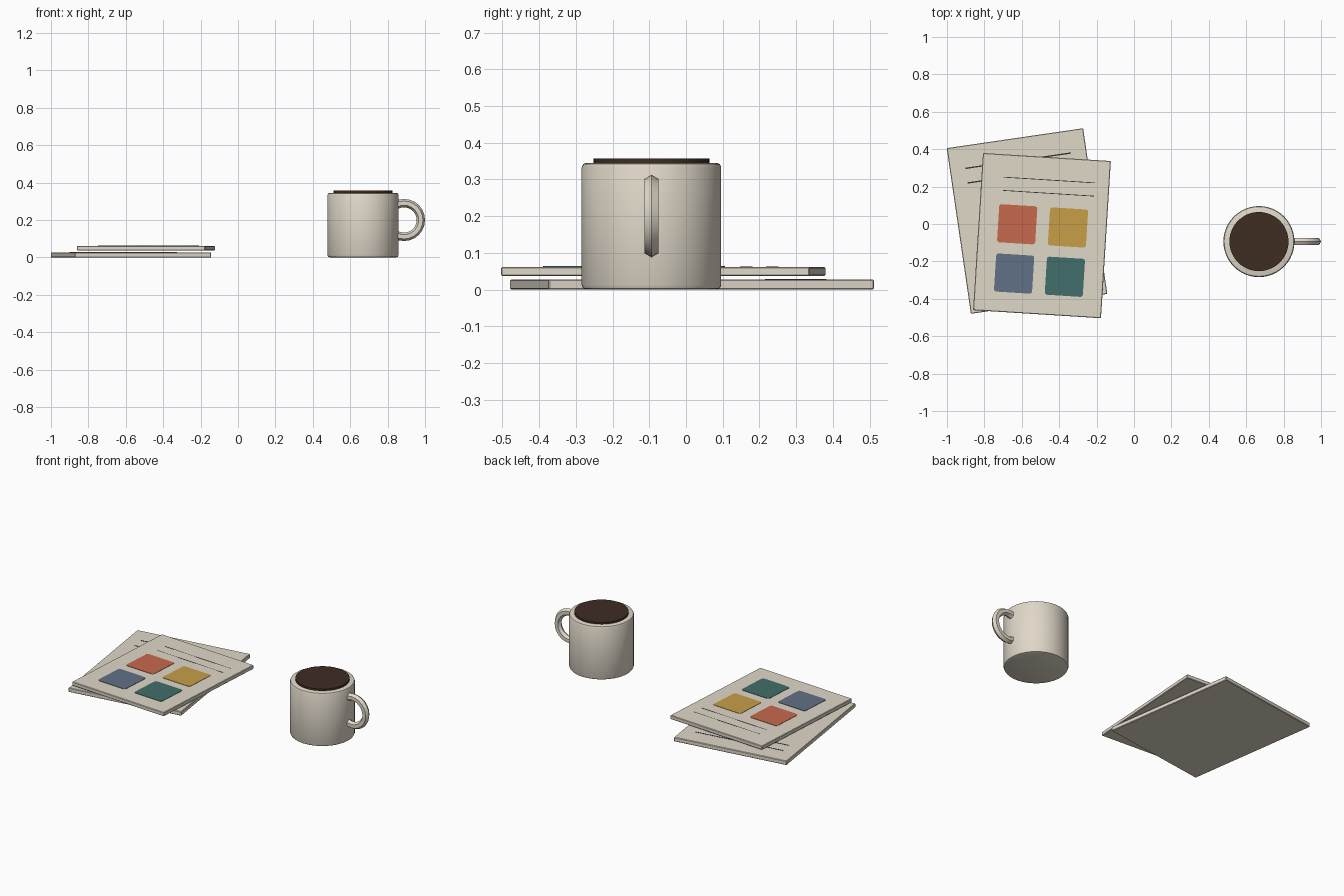
import bpy, bmesh, math
from mathutils import Matrix, Vector

if "Cube" in bpy.data.objects:
    bpy.data.objects.remove(bpy.data.objects["Cube"])


def material(name, r, g, b):
    lin = [((c / 255 + 0.055) / 1.055) ** 2.4 for c in (r, g, b)]
    m = bpy.data.materials.new(name)
    m.diffuse_color = (*lin, 1)
    m.use_nodes = True
    m.node_tree.nodes["Principled BSDF"].inputs["Base Color"].default_value = m.diffuse_color
    return m


CREAM = material("cream", 224, 216, 201)
COFFEE = material("coffee_brown", 63, 45, 34)
RED = material("brick_red", 199, 105, 77)
YELLOW = material("ochre", 200, 159, 72)
BLUE = material("slate_blue", 97, 113, 134)
TEAL = material("deep_teal", 66, 110, 107)
INK = material("dark_ink", 52, 50, 50)


def finish(name, bm, mat, matrix=Matrix(), smooth=False):
    bmesh.ops.recalc_face_normals(bm, faces=bm.faces)
    me = bpy.data.meshes.new(name)
    bm.to_mesh(me)
    bm.free()
    me.materials.append(mat)
    ob = bpy.data.objects.new(name, me)
    bpy.context.collection.objects.link(ob)
    ob.matrix_world = matrix
    if smooth:
        bpy.ops.object.select_all(action='DESELECT')
        ob.select_set(True)
        bpy.context.view_layer.objects.active = ob
        bpy.ops.object.shade_smooth_by_angle(angle=math.radians(35))
    return ob


def box(name, size, centre, mat, matrix, bevel=0.0, corner=0.0):
    """Box with an optional all-round bevel or rounded upright corners."""
    bm = bmesh.new()
    bmesh.ops.create_cube(bm, size=1)
    bmesh.ops.scale(bm, vec=size, verts=bm.verts)
    bmesh.ops.translate(bm, vec=centre, verts=bm.verts)
    if bevel:
        bmesh.ops.bevel(bm, geom=bm.edges[:], offset=bevel, segments=1, affect='EDGES')
    if corner:
        upright = [e for e in bm.edges
                   if abs(e.verts[0].co.z - e.verts[1].co.z) > size[2] / 2]
        bmesh.ops.bevel(bm, geom=upright, offset=corner, segments=2,
                        profile=0.5, affect='EDGES')
    return finish(name, bm, mat, matrix)


def lathe(name, profile, centre, mat, steps=48):
    bm = bmesh.new()
    vs = [bm.verts.new((r, 0, z)) for r, z in profile]
    es = [bm.edges.new(p) for p in zip(vs, vs[1:])]
    bmesh.ops.spin(bm, geom=vs + es, cent=(0, 0, 0), axis=(0, 0, 1),
                   angle=math.tau, steps=steps)
    bmesh.ops.remove_doubles(bm, verts=bm.verts, dist=1e-5)
    return finish(name, bm, mat, Matrix.Translation(centre), True)


# lower sheet with ruled lines
low = Matrix.Translation((-0.572, 0.016, 0)) @ Matrix.Rotation(math.radians(8.3), 4, 'Z')
box("lower_sheet", (0.737, 0.895, 0.027), (0, 0, 0.0135), CREAM, low, 0.003)
for i, y in enumerate((0.326, 0.247)):
    box(f"lower_line_{i}", (0.57, 0.007, 0.002), (0, y, 0.027), INK, low)

# upper sheet with ruled lines
top = Matrix.Translation((-0.492, -0.062, 0)) @ Matrix.Rotation(math.radians(-3.6), 4, 'Z')
box("upper_sheet", (0.685, 0.842, 0.025), (0, 0, 0.0495), CREAM, top, 0.003)
for i, y in enumerate((0.299, 0.228)):
    box(f"upper_line_{i}", (0.488, 0.004, 0.001), (0.02, y, 0.062), INK, top)

# colour swatches
for name, sx, sy, mat in (("red", -1, 1, RED), ("yellow", 1, 1, YELLOW),
                          ("blue", -1, -1, BLUE), ("teal", 1, -1, TEAL)):
    box(name + "_swatch", (0.204, 0.204, 0.004),
        (sx * 0.136, -0.08 + sy * 0.132, 0.062), mat, top, corner=0.012)

# mug body and coffee disc
mug = Vector((0.668, -0.094, 0))
lathe("mug_body", [(0, 0), (0.178, 0), (0.186, 0.003), (0.19, 0.012), (0.19, 0.333),
                   (0.186, 0.342), (0.178, 0.345), (0, 0.345)], mug, CREAM)
lathe("coffee", [(0, 0.34), (0.158, 0.34), (0.158, 0.357), (0, 0.357)], mug, COFFEE)

# ring handle, hexagonal in section
bm = bmesh.new()
R, r, n, k = 0.09, 0.0225, 24, 6
rings = []
for i in range(n):
    a = math.tau * i / n
    ring = []
    for j in range(k):
        b = math.tau * j / k
        d = R + r * math.cos(b)
        ring.append(bm.verts.new((d * math.cos(a), r * math.sin(b), d * math.sin(a))))
    rings.append(ring)
for i in range(n):
    p, q = rings[i], rings[(i + 1) % n]
    for j in range(k):
        bm.faces.new((p[j], p[(j + 1) % k], q[(j + 1) % k], q[j]))
finish("mug_handle", bm, CREAM, Matrix.Translation((0.8875, -0.094, 0.2)), True)
